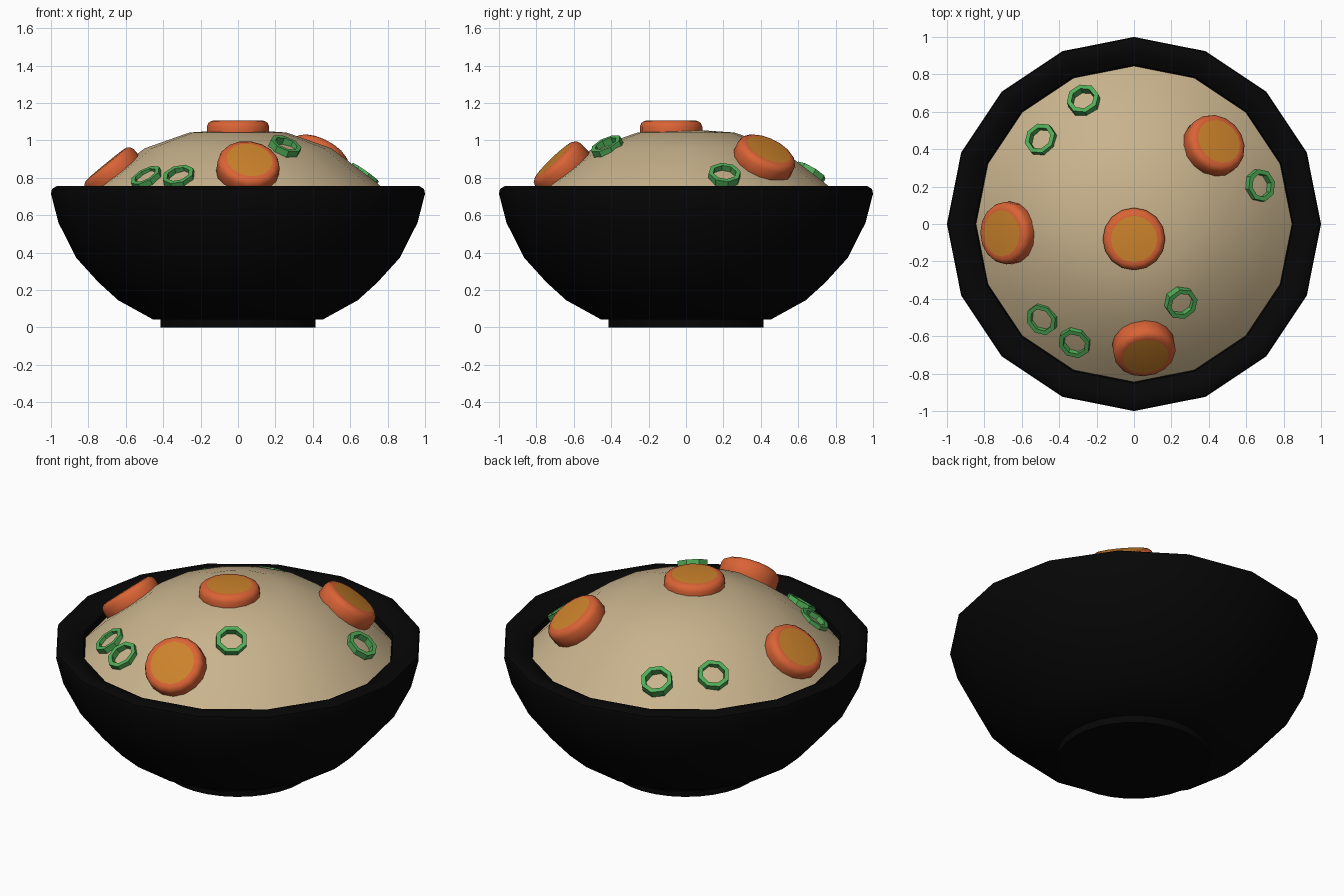
import bpy, math
from mathutils import Vector

if "Cube" in bpy.data.objects:
    bpy.data.objects.remove(bpy.data.objects["Cube"])


def material(name, rgb):
    m = bpy.data.materials.new(name)
    m.diffuse_color = (*rgb, 1)
    m.use_nodes = True
    m.node_tree.nodes["Principled BSDF"].inputs["Base Color"].default_value = m.diffuse_color
    return m


BLACK = material("black glaze", (0.0018, 0.0018, 0.0018))
TAN = material("tan rice", (0.58, 0.45, 0.265))
ORANGE = material("carrot orange", (0.70, 0.125, 0.036))
AMBER = material("carrot core", (0.60, 0.225, 0.024))
GREEN = material("onion green", (0.08, 0.41, 0.095))


def lathe(name, profile, n, mats, closed=False, smooth=35, offset=0.0, last_mat=0):
    """Spin (r, z) points about z; a zero radius becomes a pole."""
    verts, rings, faces, mi = [], [], [], []
    for r, z in profile:
        if r == 0:
            rings.append([len(verts)] * n)
            verts.append((0, 0, z))
        else:
            rings.append(list(range(len(verts), len(verts) + n)))
            for i in range(n):
                a = 2 * math.pi * (i + offset) / n
                verts.append((r * math.cos(a), r * math.sin(a), z))
    pairs = list(zip(rings, rings[1:]))
    if closed:
        pairs.append((rings[-1], rings[0]))
    for k, (lo, hi) in enumerate(pairs):
        for i in range(n):
            j = (i + 1) % n
            faces.append(list(dict.fromkeys([lo[i], lo[j], hi[j], hi[i]])))
            mi.append(last_mat if k == len(pairs) - 1 else 0)
    me = bpy.data.meshes.new(name)
    me.from_pydata(verts, [], faces)
    for m in mats:
        me.materials.append(m)
    me.polygons.foreach_set("material_index", mi)
    ob = bpy.data.objects.new(name, me)
    bpy.context.collection.objects.link(ob)
    if smooth:
        bpy.ops.object.select_all(action='DESELECT')
        ob.select_set(True)
        bpy.context.view_layer.objects.active = ob
        bpy.ops.object.shade_smooth_by_angle(angle=math.radians(smooth))
    return ob


def place(ob, pos, normal):
    ob.location = pos
    ob.rotation_mode = 'QUATERNION'
    ob.rotation_quaternion = Vector((0, 0, 1)).rotation_difference(Vector(normal).normalized())


# Bowl: outside, rounded rim sloping inward, then inner wall
lathe("bowl", [(0, 0.035), (0.455, 0.043), (0.64, 0.145), (0.745, 0.24), (0.865, 0.372),
               (0.96, 0.56), (1.0, 0.715), (0.995, 0.74), (0.97, 0.755), (0.92, 0.752),
               (0.852, 0.71), (0.82, 0.56), (0.7, 0.34), (0.5, 0.16), (0, 0.1)], 16, [BLACK])
lathe("foot", [(0, 0), (0.415, 0), (0.415, 0.07), (0, 0.07)], 32, [BLACK])

# Heaped filling: shallow dome running into the inner wall
lathe("filling", [(0.8, 0.6), (0.855, 0.665), (0.74, 0.775), (0.5, 0.957), (0.26, 1.042), (0, 1.06)],
      16, [TAN], smooth=60)

# Carrot slices with a paler core disc
slices = [((0, -0.08, 1.051), (0, 0, 1)),
          ((0.43, 0.42, 0.905), (0.42, 0.38, 0.79)),
          ((-0.672, -0.048, 0.83), (-0.64, -0.02, 0.78)),
          ((0.055, -0.67, 0.855), (0.12, -0.7, 0.73))]
for k, (pos, nrm) in enumerate(slices):
    ob = lathe(f"carrot_slice_{k + 1}",
               [(0, -0.075), (0.145, -0.075), (0.167, -0.05), (0.167, 0.022),
                (0.159, 0.042), (0.143, 0.053), (0.124, 0.056), (0, 0.056)],
               16, [ORANGE, AMBER], smooth=50, last_mat=1)
    place(ob, pos, nrm)

# Spring onion rings lying on the filling: position, facing
onions = [((-0.27, 0.66, 0.82), (-0.2, 0.5, 0.85)), ((-0.495, 0.45, 0.835), (-0.4, 0.38, 0.85)),
          ((0.67, 0.205, 0.81), (0.6, 0.08, 0.85)), ((0.25, -0.42, 0.963), (0.34, -0.4, 0.85)),
          ((-0.487, -0.505, 0.795), (-0.45, -0.4, 0.85)), ((-0.315, -0.63, 0.8), (-0.25, -0.55, 0.85))]
for k, (pos, nrm) in enumerate(onions):
    ob = lathe(f"onion_ring_{k + 1}",
               [(0.088, -0.024), (0.088, 0.024), (0.063, 0.024), (0.063, -0.024)],
               8, [GREEN], closed=True, smooth=0, offset=0.3)
    place(ob, pos, nrm)
